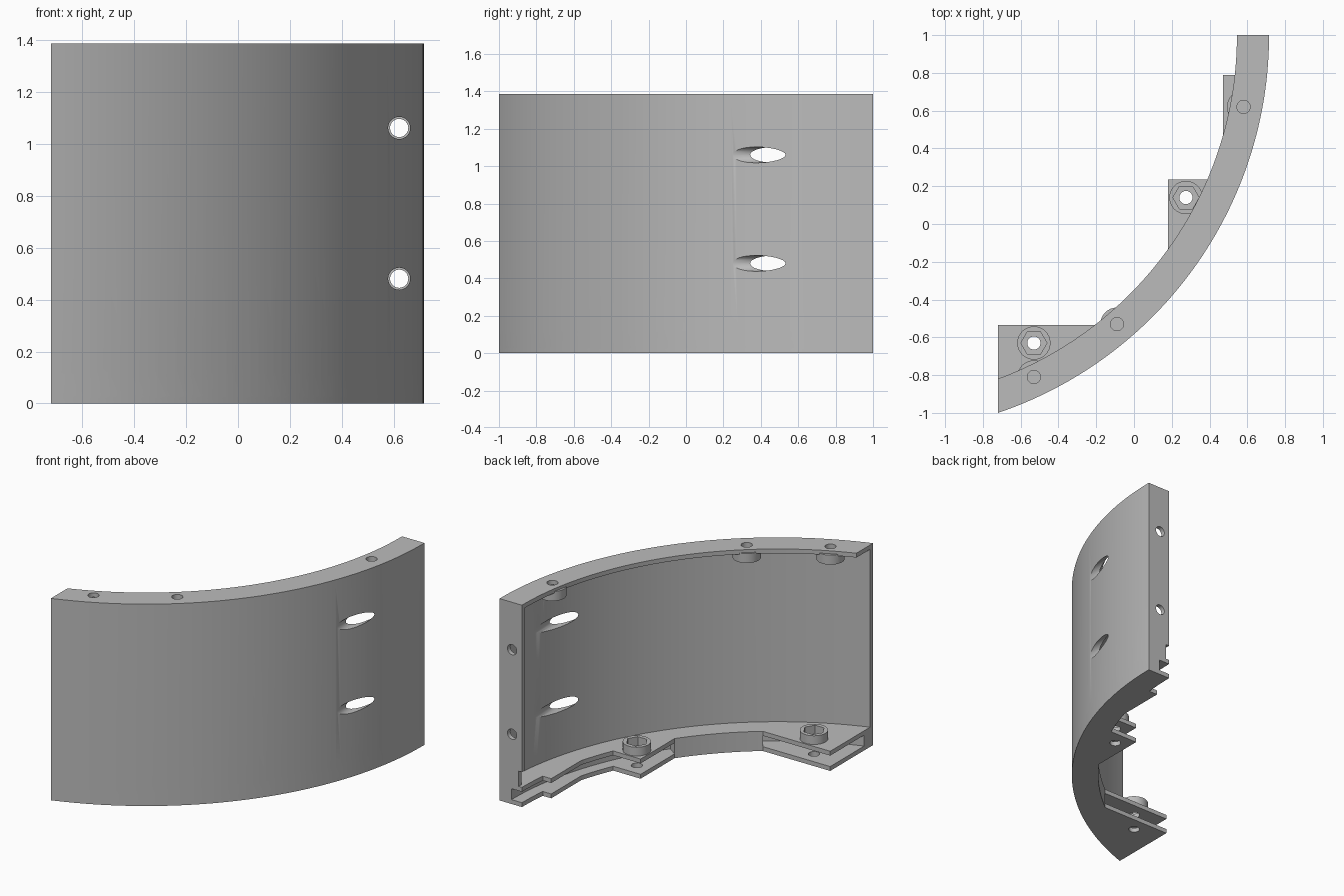
import bpy, bmesh
from math import sin, cos, asin, acos, pi
from mathutils import Matrix

cube = bpy.data.objects.get("Cube")
if cube:
    bpy.data.objects.remove(cube, do_unlink=True)

grey = bpy.data.materials.new("plain_grey")
grey.use_nodes = True
colour = (0.5, 0.5, 0.5, 1)
grey.diffuse_color = colour
for node in grey.node_tree.nodes:
    if node.type == 'BSDF_PRINCIPLED':
        node.inputs["Base Color"].default_value = colour

# Main dimensions
CX, CY = -1.396, 1.0          # centre of curvature
R_OUT, R_IN, R_WALL, R_SLOT = 2.111, 1.941, 2.08, 2.02
END_X, HEIGHT, SKIN = -0.72, 1.385, 0.03
RIM_TOP = 0.135


def angle_x(x, r):
    return -acos((x - CX) / r)


def angle_y(y, r):
    return asin((y - CY) / r)


def arc(r, a0, a1, n=64):
    return [(CX + r * cos(a0 + (a1 - a0) * i / n),
             CY + r * sin(a0 + (a1 - a0) * i / n)) for i in range(n + 1)]


def ring(x, y, r, n=32):
    return [(x + r * cos(2 * pi * i / n), y + r * sin(2 * pi * i / n)) for i in range(n)]


def box(x0, x1, y0, y1):
    return [(x0, y0), (x1, y0), (x1, y1), (x0, y1)]


def prism(name, points, z0, z1, matrix=None):
    """Extrude a flat outline from z0 to z1."""
    bm = bmesh.new()
    face = bm.faces.new([bm.verts.new((x, y, z0)) for x, y in points])
    top = bmesh.ops.extrude_face_region(bm, geom=[face])["geom"]
    bmesh.ops.translate(bm, vec=(0, 0, z1 - z0),
                        verts=[v for v in top if isinstance(v, bmesh.types.BMVert)])
    if matrix:
        bm.transform(matrix)
    bmesh.ops.recalc_face_normals(bm, faces=bm.faces)
    mesh = bpy.data.meshes.new(name)
    bm.to_mesh(mesh)
    bm.free()
    mesh.materials.append(grey)
    obj = bpy.data.objects.new(name, mesh)
    bpy.context.scene.collection.objects.link(obj)
    return obj


def band(name, r0, r1, z0, z1):
    outer = arc(r1, angle_x(END_X, r1), 0)
    inner = arc(r0, 0, angle_x(END_X, r0))
    return prism(name, outer + inner, z0, z1)


def plate(name, z0, z1):
    """Curved rim plate with three square-cornered tabs on its inner edge."""
    r = R_IN
    pts = arc(R_OUT, angle_x(END_X, R_OUT), 0)
    pts += arc(r, 0, angle_y(0.79, r), 10) + [(0.47, 0.79)]
    pts += arc(r, angle_x(0.47, r), angle_y(0.235, r), 8) + [(0.18, 0.235)]
    pts += arc(r, angle_x(0.18, r), angle_y(-0.535, r), 20) + [(END_X, -0.535)]
    return prism(name, pts, z0, z1)


# Wall, flanges and slotted bottom rim
shell = band("curved_panel", R_WALL, R_OUT, 0, HEIGHT)
a0, a1 = angle_y(-0.535, R_IN), angle_x(0.18, R_IN)
adds = [
    band("top_flange", R_IN, R_OUT, HEIGHT - SKIN, HEIGHT),
    prism("end_flange", box(CX + R_IN, 0.71, CY - SKIN, CY), 0.12, HEIGHT - 0.01),
    plate("bottom_plate", 0, SKIN),
    plate("upper_plate", RIM_TOP - SKIN, RIM_TOP),
    band("slot_back", R_SLOT, R_OUT, 0.02, RIM_TOP - 0.02),
    prism("rim_block", arc(R_SLOT + 0.02, a0, a1, 20) + arc(R_IN, a1, a0, 20),
          0.02, RIM_TOP - 0.02),
]
cuts = []

# Round bosses with hexagonal nut pockets and bolt holes
for x, y in [(0.58, 0.62), (-0.09, -0.53), (-0.53, -0.81)]:
    under = HEIGHT - SKIN
    adds.append(prism("top_boss", ring(x, y, 0.088), under - 0.055, under + 0.01))
    cuts.append(prism("nut_cutter", ring(x, y, 0.069, 6), under - 0.1, under))
    cuts.append(prism("hole_cutter", ring(x, y, 0.035), under - 0.02, HEIGHT + 0.1))
for x, y in [(0.275, 0.14), (-0.53, -0.63)]:
    adds.append(prism("tab_boss", ring(x, y, 0.088), RIM_TOP - 0.01, RIM_TOP + 0.06))
    cuts.append(prism("nut_cutter", ring(x, y, 0.069, 6), RIM_TOP, RIM_TOP + 0.1))
    cuts.append(prism("hole_cutter", ring(x, y, 0.035), -0.1, RIM_TOP + 0.02))

# Horizontal access bores through the wall and bolt holes in the end flange
lay_down = Matrix.Rotation(-pi / 2, 4, 'X')
for z in (0.48, 1.06):
    cuts.append(prism("bore_cutter", ring(0.62, -z, 0.0425), 0, 0.965, lay_down))
    cuts.append(prism("bolt_cutter", ring(0.62, -z, 0.035), 0.9, 1.1, lay_down))

# Small notch low on the end flange
cuts.append(prism("notch_cutter", box(0.5, 0.57, 0.9, 1.1), RIM_TOP, 0.24))

# Fuse the parts, cut the openings, then drop the helpers
for helpers, operation in ((adds, 'UNION'), (cuts, 'DIFFERENCE')):
    for helper in helpers:
        helper.hide_render = True
        mod = shell.modifiers.new(helper.name, 'BOOLEAN')
        mod.operation, mod.solver, mod.object = operation, 'EXACT', helper
graph = bpy.context.evaluated_depsgraph_get()
fused = bpy.data.meshes.new_from_object(shell.evaluated_get(graph))
shell.modifiers.clear()
shell.data = fused
for helper in adds + cuts:
    bpy.data.objects.remove(helper, do_unlink=True)
fused.materials.clear()
fused.materials.append(grey)
for poly in fused.polygons:
    poly.material_index = 0

for obj in bpy.context.selected_objects:
    obj.select_set(False)
shell.select_set(True)
bpy.context.view_layer.objects.active = shell
bpy.ops.object.shade_smooth_by_angle(angle=pi / 6)
